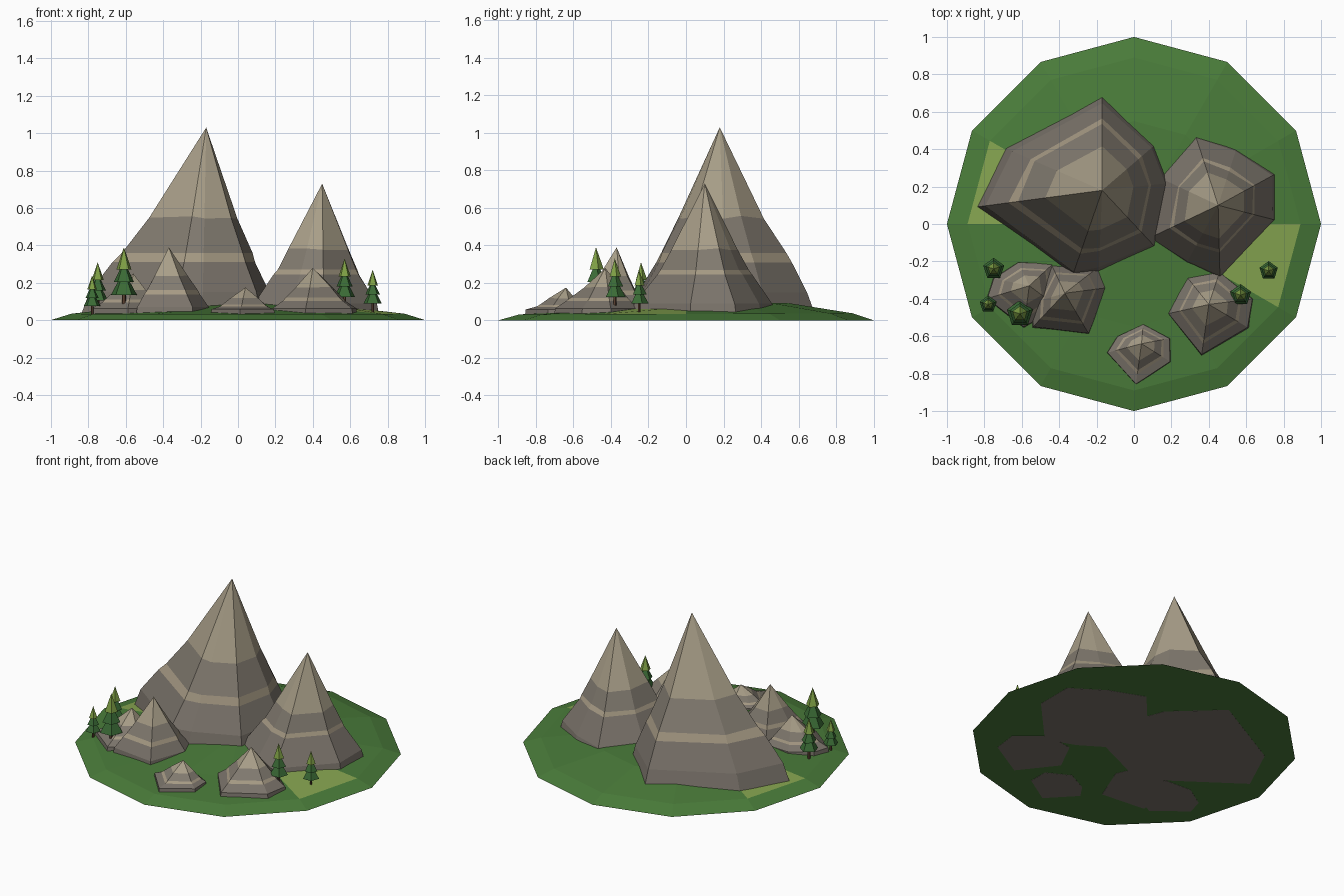
import bpy, bmesh, math, random
from mathutils import Vector

random.seed(4)
cube = bpy.data.objects.get("Cube")
if cube:
    bpy.data.objects.remove(cube)


# Colours
def material(name, hex_colour):
    def linear(c):
        return c / 12.92 if c < 0.04045 else ((c + 0.055) / 1.055) ** 2.4
    rgb = [linear(c / 255) for c in bytes.fromhex(hex_colour)] + [1]
    m = bpy.data.materials.new(name)
    m.use_nodes = True
    m.diffuse_color = rgb
    bsdf = next(n for n in m.node_tree.nodes if n.type == 'BSDF_PRINCIPLED')
    bsdf.inputs["Base Color"].default_value = rgb
    bsdf.inputs["Roughness"].default_value = 0.9
    return m


grass = material("grass green", "4A7C3A")
meadow = material("meadow light green", "86A550")
peak = material("peak tan", "A89E88")
rock = material("rock grey", "817A6F")
stripe = material("stripe tan", "A69A84")
foot = material("foot grey", "7A736A")
needle = material("needle green", "3A6A35")
tip = material("treetop green", "7FA045")
bark = material("bark brown", "5A4030")


def finish(name, bm, mats):
    bmesh.ops.recalc_face_normals(bm, faces=bm.faces)
    mesh = bpy.data.meshes.new(name)
    bm.to_mesh(mesh)
    bm.free()
    for m in mats:
        mesh.materials.append(m)
    obj = bpy.data.objects.new(name, mesh)
    bpy.context.collection.objects.link(obj)
    return obj


def bridge(bm, a, b, index):
    """Join two rings; a ring of one vertex is a point."""
    n = max(len(a), len(b))
    faces = []
    for i in range(n):
        j = (i + 1) % n
        corners = [a[i % len(a)], a[j % len(a)], b[j % len(b)], b[i % len(b)]]
        f = bm.faces.new(list(dict.fromkeys(corners)))
        f.material_index = index
        faces.append(f)
    return faces


# Ground: domed twelve-sided disc with two meadow fields
def build_ground():
    bm = bmesh.new()
    rings = []
    for r, z, tilt in ((1, 0.001, 0), (0.89, 0.035, 0.003), (0.55, 0.072, 0.02)):
        ring = []
        for i in range(12):
            a = math.tau * i / 12
            x, y = r * math.cos(a), r * math.sin(a)
            ring.append(bm.verts.new((x, y, z + tilt * math.sin(a))))
        rings.append(ring)
    bridge(bm, rings[0], rings[1], 0)
    fields = bridge(bm, rings[1], rings[2], 0)
    bridge(bm, rings[2], [bm.verts.new((0, 0, 0.1))], 0)
    fields[5].material_index = fields[11].material_index = 1
    bm.faces.new(rings[0])
    finish("ground", bm, [grass, meadow])


# Mountains: footprint outline shrinking towards the apex in coloured bands
def mountain(name, apex, outline, cap, band, knee, wobble):
    apex = Vector(apex)
    levels = [  # height, share of the footprint, colour of the band above
        (cap[0], cap[1], 0), (band[0], band[1], 1),
        (band[2], band[3], 2), (knee[0], knee[1], 3), (0, 1.0, 3)]
    bm = bmesh.new()
    above = [bm.verts.new(apex)]
    for z, share, colour in levels:
        ring = []
        for x, y in outline:
            s = share * (1 + random.uniform(-wobble, wobble) * (z > 0))
            dz = random.uniform(-wobble, wobble) * 0.3 * apex.z * (colour == 0)
            ring.append(bm.verts.new((apex.x + (x - apex.x) * s,
                                      apex.y + (y - apex.y) * s, z + dz)))
        bridge(bm, above, ring, colour)
        above = ring
    bm.faces.new(above).material_index = 3
    finish(name, bm, [peak, rock, stripe, foot])


def hill(name, apex, outline):
    h = apex[2]
    mountain(name, apex, outline, (0.56 * h + 0.02, 0.42),
             (0.36 * h + 0.02, 0.66, 0.3 * h + 0.02, 0.73),
             (0.05 + 0.05 * h, 0.96), 0.03)


build_ground()
mountain("tall_mountain", (-0.17, 0.18, 1.03),
         [(-0.17, 0.70), (-0.70, 0.41), (-0.85, 0.09), (-0.33, -0.28),
          (-0.19, -0.27), (0.12, -0.13), (0.20, 0.22), (0.12, 0.43)],
         (0.55, 0.46), (0.36, 0.67, 0.31, 0.72), (0.15, 0.92), 0.03)
mountain("second_mountain", (0.45, 0.10, 0.73),
         [(0.32, 0.50), (0.11, 0.26), (0.05, -0.09), (0.27, -0.23),
          (0.46, -0.30), (0.76, 0.02), (0.76, 0.27), (0.55, 0.41)],
         (0.38, 0.45), (0.27, 0.60, 0.245, 0.64), (0.09, 0.92), 0.025)
hill("left_hill", (-0.37, -0.37, 0.39),
     [(-0.44, -0.22), (-0.54, -0.42), (-0.55, -0.56), (-0.24, -0.59),
      (-0.14, -0.34), (-0.19, -0.23)])
hill("far_left_hill", (-0.56, -0.33, 0.25),
     [(-0.62, -0.20), (-0.76, -0.29), (-0.79, -0.40), (-0.59, -0.56),
      (-0.40, -0.45), (-0.43, -0.21)])
hill("right_hill", (0.40, -0.43, 0.28),
     [(0.28, -0.28), (0.18, -0.48), (0.36, -0.71), (0.62, -0.56),
      (0.64, -0.40), (0.46, -0.25)])
hill("front_hill", (0.04, -0.64, 0.175),
     [(0.05, -0.53), (-0.09, -0.60), (-0.15, -0.69), (0.01, -0.86),
      (0.20, -0.74), (0.20, -0.61)])


# Trees: trunk and three stacked five-sided cones
def tree(name, x, y, base, top):
    h = top - base
    bm = bmesh.new()

    def disc(z, r):
        return [bm.verts.new((x + r * h * math.sin(math.tau * i / 5),
                              y + r * h * math.cos(math.tau * i / 5),
                              base + z * h)) for i in range(5)]
    low, high = disc(-0.08, 0.035), disc(0.25, 0.035)
    bridge(bm, low, high, 2)
    for z, r, height, colour in ((0.18, 0.235, 0.42, 0), (0.4, 0.185, 0.36, 0),
                                 (0.62, 0.135, 0.38, 1)):
        rim = disc(z, r)
        bridge(bm, rim, [bm.verts.new((x, y, base + (z + height) * h))], colour)
        bm.faces.new(rim).material_index = colour
    finish(name, bm, [needle, tip, bark])


for i, spot in enumerate([(-0.75, -0.24, 0.06, 0.31), (-0.78, -0.43, 0.04, 0.24),
                          (-0.61, -0.48, 0.08, 0.39), (0.57, -0.38, 0.08, 0.33),
                          (0.72, -0.25, 0.05, 0.27)]):
    tree(f"tree_{i + 1}", *spot)
